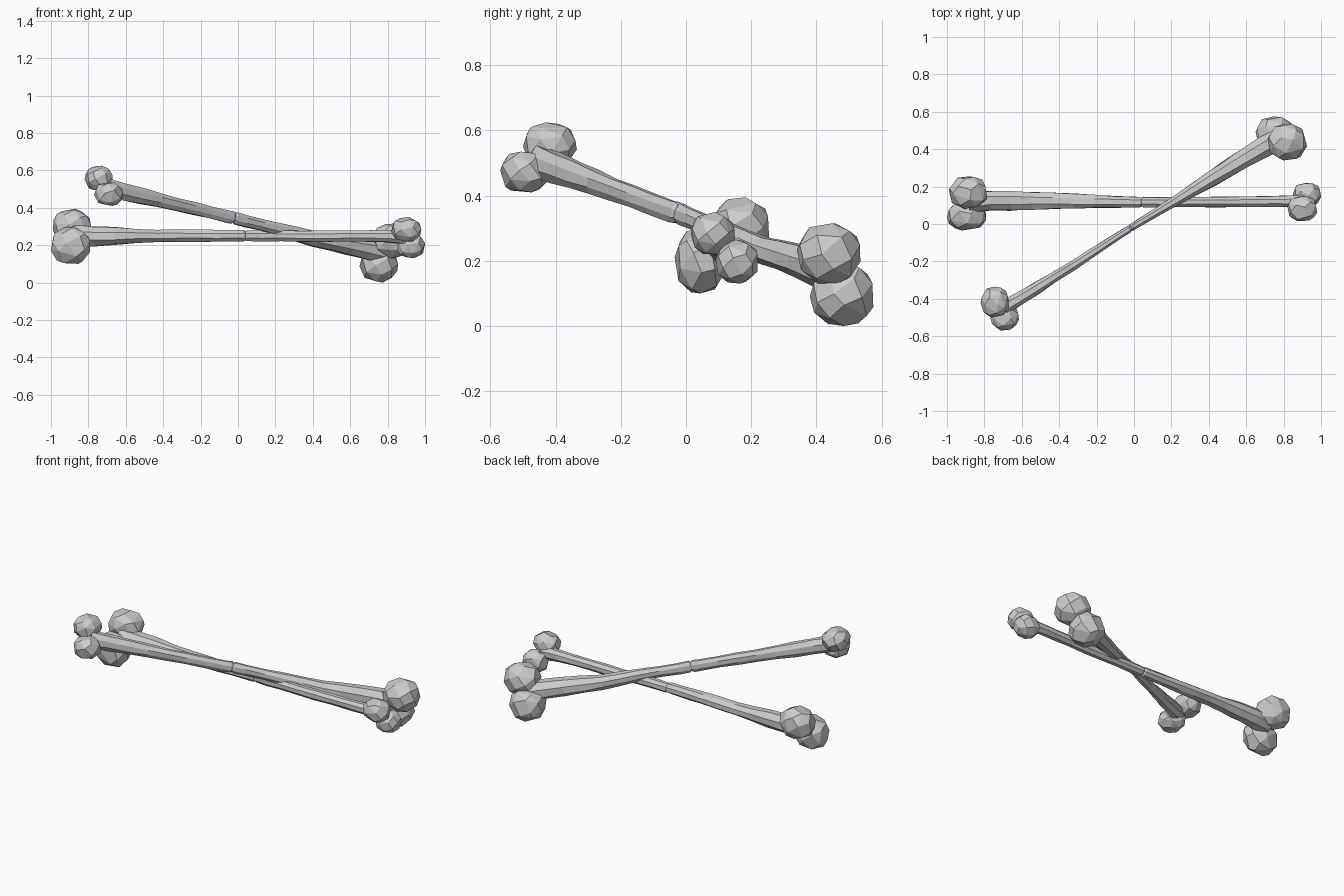
import bpy, bmesh, math, random
from mathutils import Vector

if "Cube" in bpy.data.objects:
    bpy.data.objects.remove(bpy.data.objects["Cube"])

random.seed(7)


def finish(bm, name):
    bmesh.ops.recalc_face_normals(bm, faces=bm.faces[:])
    me = bpy.data.meshes.new(name)
    bm.to_mesh(me)
    bm.free()
    ob = bpy.data.objects.new(name, me)
    bpy.context.collection.objects.link(ob)
    return ob


def knob(name, lo, hi, n=30):
    """Irregular faceted lump filling the box lo..hi."""
    pts = []
    for i in range(n):
        z = 1 - 2 * (i + 0.5) / n
        r = math.sqrt(1 - z * z)
        a = i * 2.39996
        p = Vector((r * math.cos(a), r * math.sin(a), z))
        p += Vector([random.uniform(-0.14, 0.14) for _ in range(3)])
        p.normalize()
        pts.append([math.copysign(abs(c) ** 0.88, c) for c in p])
    bm = bmesh.new()
    mn = [min(p[k] for p in pts) for k in range(3)]
    mx = [max(p[k] for p in pts) for k in range(3)]
    for p in pts:
        bm.verts.new([lo[k] + (p[k] - mn[k]) / (mx[k] - mn[k]) * (hi[k] - lo[k])
                      for k in range(3)])
    bmesh.ops.convex_hull(bm, input=bm.verts[:])
    bmesh.ops.delete(bm, geom=[v for v in bm.verts if not v.link_faces], context='VERTS')
    bmesh.ops.dissolve_limit(bm, angle_limit=math.radians(9),
                             verts=bm.verts[:], edges=bm.edges[:])
    return finish(bm, name)


def shaft(name, stations, crack, sides=8, steps=16):
    """Faceted tube through (x, y, z, half width, half height) stations."""
    def at(x):
        for s, e in zip(stations, stations[1:]):
            if x <= e[0] or e is stations[-1]:
                f = (x - s[0]) / (e[0] - s[0])
                return [u + (w - u) * f for u, w in zip(s, e)]
    x0, x1 = stations[0][0], stations[-1][0]
    xs = [(x0 + (x1 - x0) * i / steps, 1.0) for i in range(steps + 1)]
    xs = [q for q in xs if abs(q[0] - crack) > 0.03]
    xs += [(crack - 0.009, 1.0), (crack, 0.82), (crack + 0.009, 1.0)]
    xs.sort()
    axis = (Vector(stations[-1][:3]) - Vector(stations[0][:3])).normalized()
    side = Vector((0, 0, 1)).cross(axis).normalized()
    up = axis.cross(side)
    bm = bmesh.new()
    rings = []
    for x, k in xs:
        cx, cy, cz, a, b = at(x)
        ring = []
        for j in range(sides):
            t = 2 * math.pi * (j + 0.5) / sides
            m = 1.05 * k * random.uniform(0.92, 1.08)
            p = Vector((cx, cy, cz)) + side * (a * m * math.cos(t)) + up * (b * m * math.sin(t))
            ring.append(bm.verts.new(p))
        rings.append(ring)
    for r, s in zip(rings, rings[1:]):
        for j in range(sides):
            bm.faces.new((r[j], r[(j + 1) % sides], s[(j + 1) % sides], s[j]))
    bm.faces.new(rings[0][::-1])
    bm.faces.new(rings[-1])
    return finish(bm, name)


# level bone
shaft("level_bone_shaft", [
    (-0.88, 0.115, 0.250, 0.060, 0.060), (-0.78, 0.125, 0.248, 0.056, 0.055),
    (-0.50, 0.125, 0.250, 0.047, 0.036), (0.00, 0.117, 0.250, 0.028, 0.030),
    (0.40, 0.117, 0.248, 0.028, 0.030), (0.80, 0.120, 0.250, 0.030, 0.034),
    (0.90, 0.120, 0.245, 0.036, 0.042)], 0.04)
knob("level_bone_large_knob_upper", (-0.99, 0.08, 0.21), (-0.785, 0.255, 0.395))
knob("level_bone_large_knob_lower", (-1.00, -0.035, 0.10), (-0.79, 0.12, 0.30))
knob("level_bone_small_knob_upper", (0.82, 0.015, 0.22), (0.98, 0.15, 0.35))
knob("level_bone_small_knob_lower", (0.85, 0.09, 0.13), (1.00, 0.22, 0.265))

# leaning bone
shaft("leaning_bone_shaft", [
    (-0.70, -0.450, 0.505, 0.040, 0.048), (-0.62, -0.405, 0.487, 0.036, 0.046),
    (-0.30, -0.205, 0.412, 0.026, 0.033), (0.00, -0.010, 0.340, 0.019, 0.033),
    (0.20, 0.110, 0.290, 0.026, 0.032), (0.40, 0.235, 0.235, 0.042, 0.040),
    (0.70, 0.415, 0.175, 0.056, 0.056), (0.78, 0.455, 0.155, 0.060, 0.060)], -0.02)
knob("leaning_bone_small_knob_upper", (-0.82, -0.50, 0.49), (-0.67, -0.335, 0.625))
knob("leaning_bone_small_knob_lower", (-0.77, -0.57, 0.41), (-0.615, -0.42, 0.535))
knob("leaning_bone_large_knob_upper", (0.715, 0.34, 0.13), (0.925, 0.535, 0.315))
knob("leaning_bone_large_knob_lower", (0.65, 0.38, 0.00), (0.855, 0.575, 0.19))
